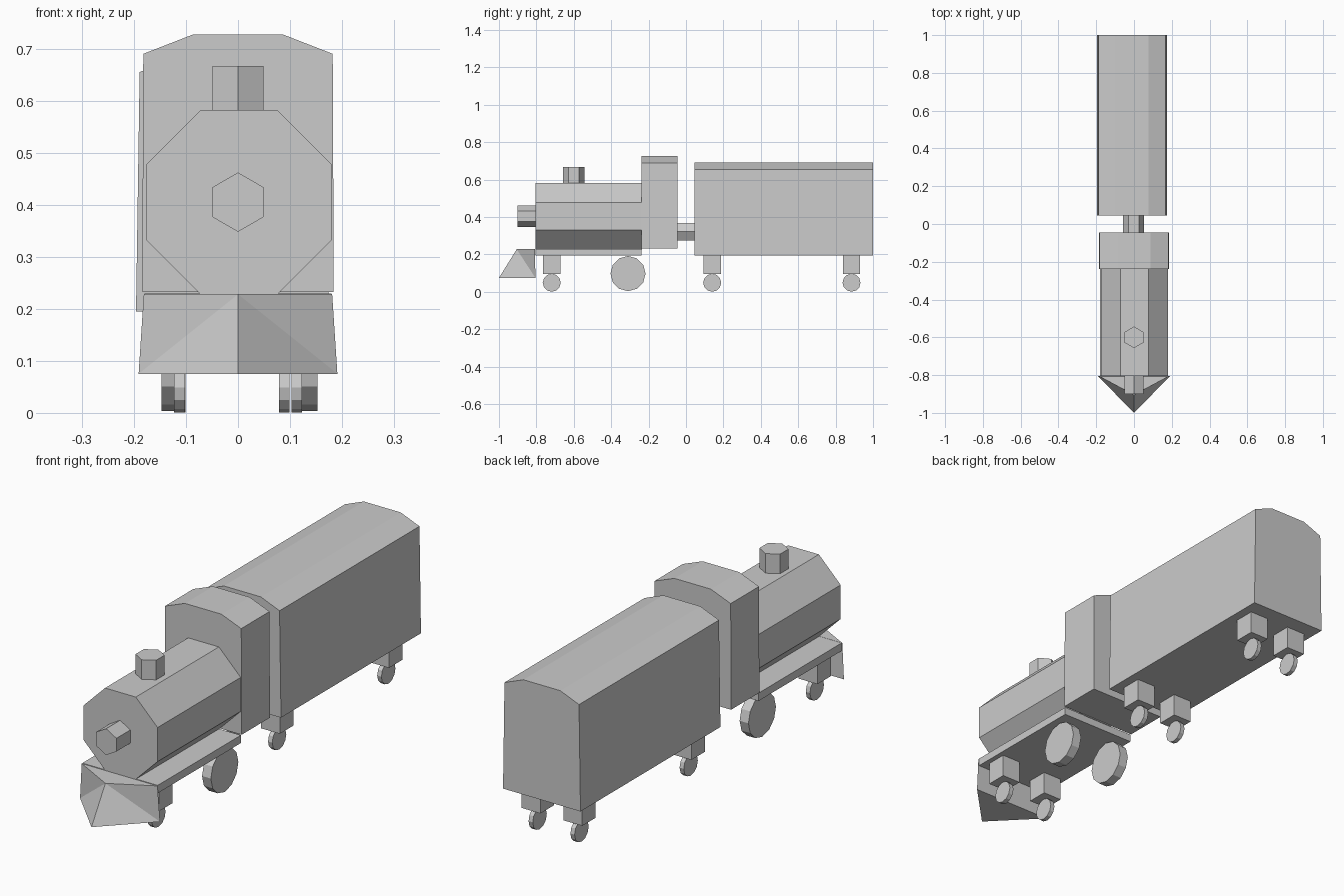
import bpy
import bmesh
from math import cos, sin, pi
from mathutils import Vector

if "Cube" in bpy.data.objects:
    bpy.data.objects.remove(bpy.data.objects["Cube"], do_unlink=True)

grey = bpy.data.materials.new("plain_grey")
grey.use_nodes = True
grey.diffuse_color = (0.6, 0.6, 0.6, 1)
grey.node_tree.nodes["Principled BSDF"].inputs["Base Color"].default_value = (0.6, 0.6, 0.6, 1)


def finish(name, bm):
    """Turn a bmesh into a named grey object."""
    bmesh.ops.recalc_face_normals(bm, faces=bm.faces)
    mesh = bpy.data.meshes.new(name)
    bm.to_mesh(mesh)
    bm.free()
    mesh.materials.append(grey)
    obj = bpy.data.objects.new(name, mesh)
    bpy.context.collection.objects.link(obj)
    return obj


def extrude(name, points, offset):
    """Close a flat outline and sweep it along an offset."""
    bm = bmesh.new()
    face = bm.faces.new([bm.verts.new(p) for p in points])
    swept = bmesh.ops.extrude_face_region(bm, geom=[face], use_keep_orig=True)
    verts = [g for g in swept["geom"] if isinstance(g, bmesh.types.BMVert)]
    bmesh.ops.translate(bm, verts=verts, vec=offset)
    return finish(name, bm)


def prism(name, start, axis, length, radius, sides, turn=0.0):
    """Regular prism; turn is in units of one side."""
    u, v, w = {"x": ((0, 1, 0), (0, 0, 1), (1, 0, 0)),
               "y": ((1, 0, 0), (0, 0, 1), (0, 1, 0)),
               "z": ((1, 0, 0), (0, 1, 0), (0, 0, 1))}[axis]
    points = []
    for i in range(sides):
        a = 2 * pi * (i + turn) / sides
        points.append(Vector(start) + radius * (cos(a) * Vector(u) + sin(a) * Vector(v)))
    return extrude(name, points, Vector(w) * length)


def box(name, x, y, z):
    points = [(x[0], y[0], z[0]), (x[1], y[0], z[0]), (x[1], y[0], z[1]), (x[0], y[0], z[1])]
    return extrude(name, points, (0, y[1] - y[0], 0))


def roofed_body(name, cx, y, floor, eave, top, low, high, flat):
    """Slightly tapered body with a three-faced roof."""
    half = [(low, floor), (high, eave), (flat, top)]
    outline = half + [(-x, z) for x, z in reversed(half)]
    return extrude(name, [(cx + x, y[0], z) for x, z in outline], (0, y[1] - y[0], 0))


# Locomotive
prism("boiler", (0.002, -0.805, 0.405), "y", 0.57, 0.192, 8, 0.5)
prism("headlamp", (0, -0.9, 0.405), "y", 0.1, 0.057, 6, 0.5)
prism("chimney", (0, -0.6, 0.56), "z", 0.107, 0.057, 6, 0.5)
box("chassis", (-0.18, 0.18), (-0.805, -0.238), (0.195, 0.229))
roofed_body("cab", 0, (-0.238, -0.045), 0.232, 0.69, 0.727, 0.184, 0.182, 0.087)
prism("coupling", (-0.002, -0.05, 0.322), "y", 0.1, 0.055, 6)

# Pointed plough at the front
bm = bmesh.new()
nose, tip = bm.verts.new((0, -0.905, 0.228)), bm.verts.new((0, -1, 0.075))
upper = [bm.verts.new((s * 0.181, -0.808, 0.228)) for s in (-1, 1)]
lower = [bm.verts.new((s * 0.191, -0.805, 0.075)) for s in (-1, 1)]
for top, bottom in zip(upper, lower):
    bm.faces.new((top, nose, bottom))
    bm.faces.new((nose, tip, bottom))
bm.faces.new((upper[0], upper[1], nose))
bm.faces.new((lower[0], lower[1], tip))
bm.faces.new((upper[0], upper[1], lower[1], lower[0]))
finish("plough", bm)

# Wagon
WAGON_X = -0.011
roofed_body("wagon", WAGON_X, (0.045, 1.0), 0.195, 0.655, 0.691, 0.185, 0.178, 0.088)

# Wheels with their brackets, on both sides
for side, s in (("right", -1), ("left", 1)):
    for place, cx, y, reach in (("front", 0, -0.718, 0.113),
                                ("middle", WAGON_X, 0.14, 0.1),
                                ("rear", WAGON_X, 0.885, 0.1)):
        x = cx + s * reach
        prism(f"{place}_{side}_wheel", (x - 0.01, y, 0.049), "x", 0.02, 0.048, 12)
        box(f"{place}_{side}_bracket", (x - 0.045, x + 0.045),
            (y - 0.046, y + 0.046), (0.096, 0.197))
    prism(f"drive_{side}_wheel", (0.003 + s * 0.129 - 0.021, -0.31, 0.098),
          "x", 0.042, 0.094, 12)
